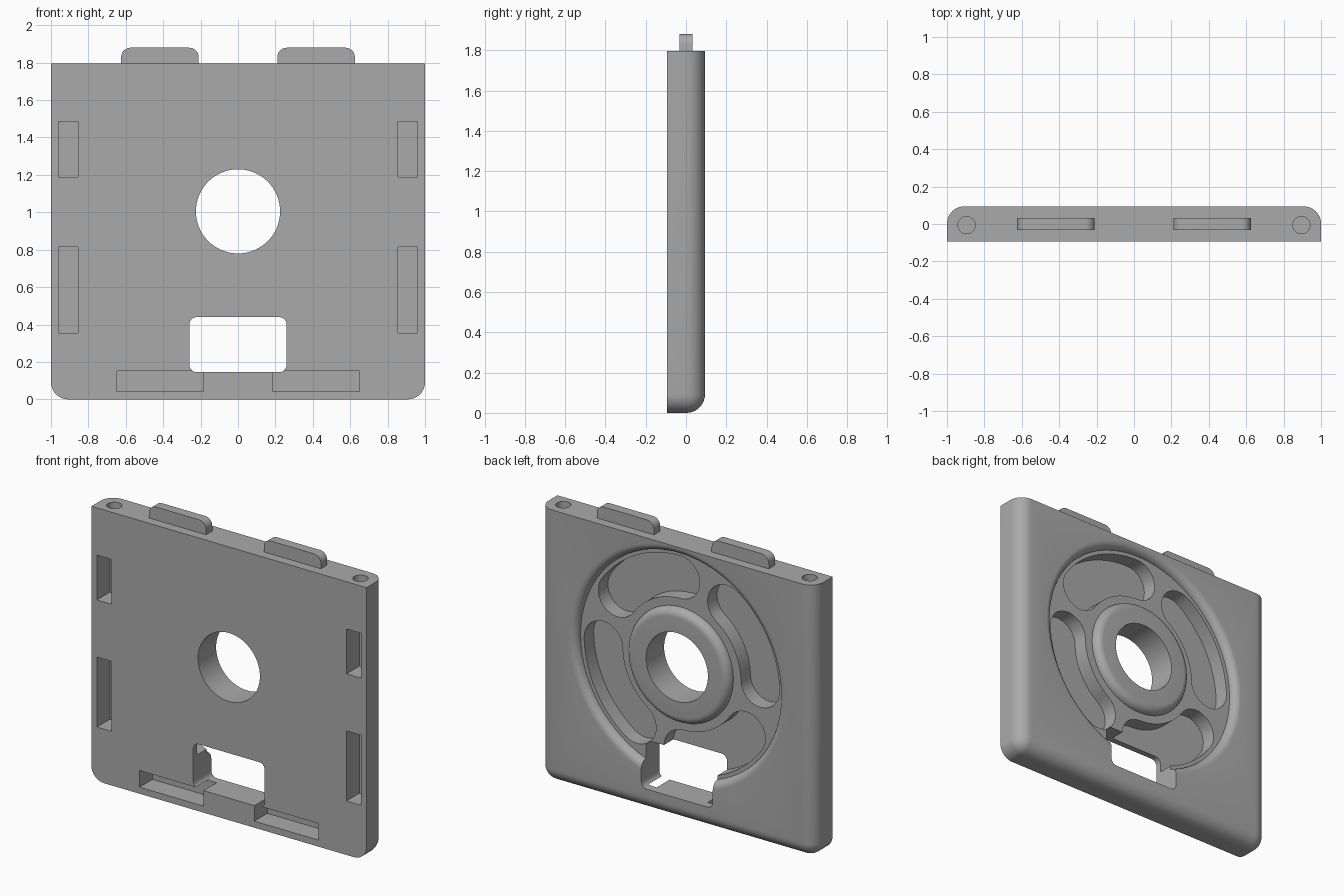
import bpy, bmesh, math
from mathutils import Matrix, Vector

if "Cube" in bpy.data.objects:
    bpy.data.objects.remove(bpy.data.objects["Cube"], do_unlink=True)

W, H, T, R = 1.0, 1.795, 0.094, 0.094      # half width, height, half thickness, edge radius
HUB_Z = 1.005

grey = bpy.data.materials.new("plain_grey")
grey.use_nodes = True
grey.diffuse_color = (0.4, 0.4, 0.4, 1)
grey.node_tree.nodes["Principled BSDF"].inputs["Base Color"].default_value = (0.4, 0.4, 0.4, 1)


def make_object(name, bm):
    bmesh.ops.recalc_face_normals(bm, faces=bm.faces)
    mesh = bpy.data.meshes.new(name)
    bm.to_mesh(mesh)
    bm.free()
    mesh.materials.append(grey)
    ob = bpy.data.objects.new(name, mesh)
    bpy.context.collection.objects.link(ob)
    return ob


def arc(cx, cz, r, a0, a1, n):
    """Points on an arc, angles in degrees."""
    angles = [math.radians(a0 + (a1 - a0) * i / n) for i in range(n + 1)]
    return [(cx + r * math.cos(a), cz + r * math.sin(a)) for a in angles]


def rounded(x0, x1, z0, z1, r_low, r_high):
    """Rectangle outline with separate lower and upper corner radii."""
    pts = []
    for cx, cz, sx, sz, a in ((x0, z0, 1, 1, 180), (x1, z0, -1, 1, 270),
                              (x1, z1, -1, -1, 0), (x0, z1, 1, -1, 90)):
        r = r_low if sz > 0 else r_high
        pts += arc(cx + sx * r, cz + sz * r, r, a, a + 90, 6) if r else [(cx, cz)]
    return pts


def prism(name, outline, y0, y1):
    """Extrude an x-z outline along y."""
    bm = bmesh.new()
    face = bm.faces.new([bm.verts.new((x, y0, z)) for x, z in outline])
    new = bmesh.ops.extrude_face_region(bm, geom=[face])["geom"]
    verts = [v for v in new if isinstance(v, bmesh.types.BMVert)]
    bmesh.ops.translate(bm, verts=verts, vec=(0, y1 - y0, 0))
    return make_object(name, bm)


def carve(target, cutter):
    mod = target.modifiers.new("cut", 'BOOLEAN')
    mod.operation, mod.solver, mod.object = 'DIFFERENCE', 'EXACT', cutter
    bpy.context.view_layer.objects.active = target
    bpy.ops.object.modifier_apply(modifier=mod.name)
    bpy.data.objects.remove(cutter, do_unlink=True)


def shade(ob):
    bpy.ops.object.select_all(action='DESELECT')
    ob.select_set(True)
    bpy.context.view_layer.objects.active = ob
    bpy.ops.object.shade_smooth_by_angle(angle=math.radians(30))


# Body slab: bottom corners and the back side and bottom edges are rounded
bm = bmesh.new()
bmesh.ops.create_cube(bm, size=1, matrix=Matrix.Translation((0, 0, H / 2))
                      @ Matrix.Diagonal((2 * W, 2 * T, H, 1)))
round_edges = []
for e in bm.edges:
    mid = (e.verts[0].co + e.verts[1].co) / 2
    low, back, side = mid.z < 0.01, mid.y > 0.05, abs(mid.x) > 0.9
    if low and side or back and (side or low):
        round_edges.append(e)
bmesh.ops.bevel(bm, geom=round_edges, offset=R - 0.002, segments=10, profile=0.5, affect='EDGES')
body = make_object("case_body", bm)

# Ring-shaped recess in the back, rounded at its rim and around the hub
FLOOR, FILLET = T - 0.05, 0.05
profile = [(x, y) for x, y in arc(0.785, FLOOR, FILLET, 180, 90, 8)]
profile += [(0.785, 0.2), (0.325, 0.2)]
profile += arc(0.325, FLOOR, FILLET, 90, 0, 8)
bm = bmesh.new()
SEG = 96
rings = []
for i in range(SEG):
    spin = Matrix.Rotation(math.tau * i / SEG, 3, 'Y')
    rings.append([bm.verts.new(spin @ Vector((r, y, 0)) + Vector((0, 0, HUB_Z))) for r, y in profile])
for i in range(SEG):
    a, b = rings[i], rings[(i + 1) % SEG]
    for j in range(len(profile)):
        k = (j + 1) % len(profile)
        bm.faces.new((a[j], a[k], b[k], b[j]))
carve(body, make_object("recess_cutter", bm))

# Four curved pockets around the hub
MID, HALF, SWEEP = 0.57, 0.14, 27
for i in range(4):
    c = 152 + 90 * i
    ends = [(MID * math.cos(math.radians(a)), MID * math.sin(math.radians(a)))
            for a in (c - SWEEP, c + SWEEP)]
    outline = arc(0, 0, MID + HALF, c - SWEEP, c + SWEEP, 18)
    outline += arc(*ends[1], HALF, c + SWEEP, c + SWEEP + 180, 14)[1:]
    outline += arc(0, 0, MID - HALF, c + SWEEP, c - SWEEP, 18)[1:]
    outline += arc(*ends[0], HALF, c - SWEEP + 180, c - SWEEP + 360, 14)[1:-1]
    carve(body, prism("pocket_cutter", [(x, z + HUB_Z) for x, z in outline], -0.055, 0.2))

# Hub hole and window, both right through
carve(body, prism("hub_cutter", arc(0, HUB_Z, 0.225, 0, 354, 59), -0.3, 0.3))
carve(body, prism("window_cutter", rounded(-0.26, 0.26, 0.145, 0.44, 0.04, 0.04), -0.3, 0.3))

# Front slots and round top sockets, mirrored left and right
for s in (-1, 1):
    for xa, xb, z0, z1 in ((0.855, 0.96, 1.19, 1.485), (0.855, 0.96, 0.355, 0.815),
                           (0.185, 0.65, 0.043, 0.152)):
        x0, x1 = sorted((s * xa, s * xb))
        carve(body, prism("slot_cutter", rounded(x0, x1, z0, z1, 0, 0), -0.3, 0.04))
    bm = bmesh.new()
    bmesh.ops.create_cone(bm, cap_ends=True, segments=32, radius1=0.046, radius2=0.046, depth=0.4,
                          matrix=Matrix.Translation((s * 0.895, -0.006, H)))
    carve(body, make_object("socket_cutter", bm))
shade(body)

# Two locating tabs on the top edge
for s, name in ((-1, "right_tab"), (1, "left_tab")):
    x0, x1 = sorted((s * 0.21, s * 0.625))
    shade(prism(name, rounded(x0, x1, H - 0.01, 1.88, 0, 0.05), -0.032, 0.033))
